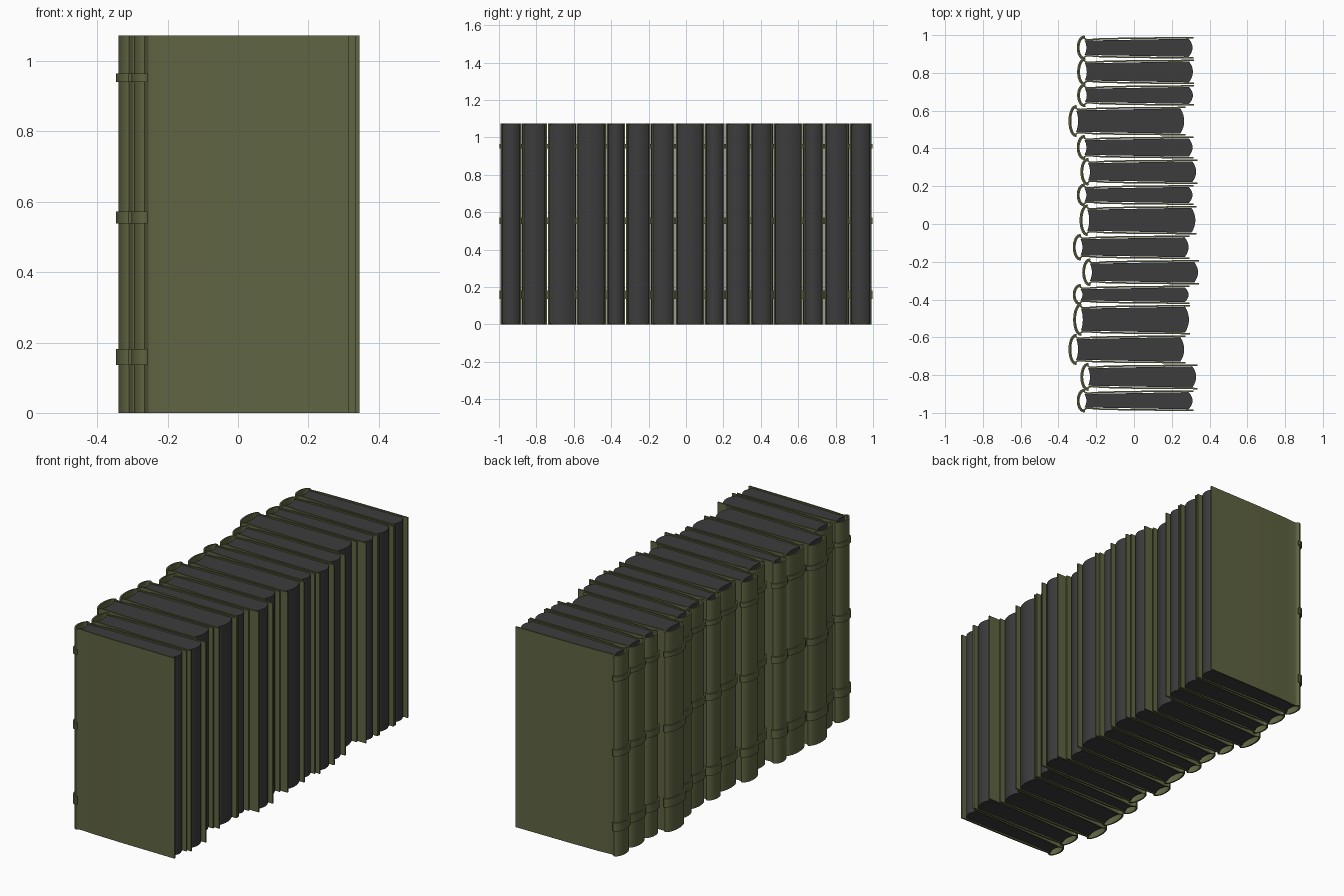
import bpy, bmesh, math
from mathutils import Vector

if "Cube" in bpy.data.objects:
    bpy.data.objects.remove(bpy.data.objects["Cube"])

HEIGHT = 1.073
LENGTH = 0.612


def material(name, rgb):
    m = bpy.data.materials.new(name)
    m.diffuse_color = (*rgb, 1)
    m.use_nodes = True
    m.node_tree.nodes["Principled BSDF"].inputs["Base Color"].default_value = m.diffuse_color
    return m


olive = material("olive_cloth", (0.117, 0.128, 0.054))
charcoal = material("charcoal_paper", (0.045, 0.045, 0.045))


def offset(pts, d):
    """Offset an open polyline sideways by d, with mitred corners."""
    out = []
    for i, p in enumerate(pts):
        dirs = []
        if i > 0:
            dirs.append((p - pts[i - 1]).normalized())
        if i < len(pts) - 1:
            dirs.append((pts[i + 1] - p).normalized())
        normals = [Vector((-v.y, v.x)) for v in dirs]
        n = sum(normals, Vector((0, 0))).normalized()
        out.append(p + n * d / max(0.5, n.dot(normals[0])))
    return out


def add_ribbon(bm, a, b, z0, z1):
    """Solid upright ribbon between two matching plan outlines."""
    rows = [[bm.verts.new((p.x, p.y, z)) for p in line]
            for line, z in ((a, z0), (a, z1), (b, z1), (b, z0))]
    for i in range(len(a) - 1):
        for k in range(4):
            r, s = rows[k], rows[(k + 1) % 4]
            bm.faces.new((r[i], r[i + 1], s[i + 1], s[i]))
    for i in (0, -1):
        bm.faces.new([r[i] for r in rows])


def finish(bm, name, mat):
    bmesh.ops.recalc_face_normals(bm, faces=bm.faces)
    me = bpy.data.meshes.new(name)
    bm.to_mesh(me)
    bm.free()
    me.materials.append(mat)
    ob = bpy.data.objects.new(name, me)
    bpy.context.collection.objects.link(ob)
    bpy.ops.object.select_all(action='DESELECT')
    ob.select_set(True)
    bpy.context.view_layer.objects.active = ob
    bpy.ops.object.shade_smooth_by_angle(angle=math.radians(30))


def book(x0, y0, y1):
    c, h = (y0 + y1) / 2, abs(y1 - y0) / 2

    def pt(x, y):
        return Vector((x0 + x, c + y))

    # case: front board, hinge groove, rounded spine, hinge groove, back board
    side = [(LENGTH, h - 0.003), (0.30, h - 0.005), (0.12, h - 0.009),
            (0.055, h - 0.014), (0.042, h - 0.012)]
    angles = [math.radians(86 - 172 * i / 14) for i in range(15)]
    arc = [pt(0.032 - 0.032 * math.cos(a), (h - 0.002) * math.sin(a)) for a in angles]
    outer = [pt(x, y) for x, y in side] + arc + [pt(x, -y) for x, y in reversed(side)]
    bm = bmesh.new()
    add_ribbon(bm, outer, offset(outer, 0.008), 0, HEIGHT)
    finish(bm, "book_cover", olive)

    # raised bands round the spine
    wrap = [pt(0.036, h - 0.004)] + arc + [pt(0.036, -h + 0.004)]
    bm = bmesh.new()
    for z0, z1 in ((0.136, 0.181), (0.538, 0.573), (0.94, 0.965)):
        add_ribbon(bm, offset(wrap, -0.007), offset(wrap, 0.003), z0, z1)
    finish(bm, "spine_bands", olive)

    # page block with hollow back and rounded fore edge
    ts = [math.sin(math.radians(-90 + 15 * i)) for i in range(13)]
    back = [pt(0.034 + 0.01 * (1 - t * t), (h - 0.022) * t) for t in ts]
    fore = [pt(0.585 + 0.021 * (1 - t * t), (h - 0.012) * t) for t in ts]
    bm = bmesh.new()
    add_ribbon(bm, back, fore, 0.005, HEIGHT - 0.005)
    finish(bm, "page_block", charcoal)


# row of books: shared edges along y and spine position of each
edges = [0.993, 0.873, 0.738, 0.624, 0.466, 0.344, 0.209, 0.098, -0.058,
         -0.188, -0.323, -0.426, -0.587, -0.741, -0.878, -0.993]
spines = [-0.296, -0.294, -0.294, -0.340, -0.296, -0.277, -0.296, -0.281,
          -0.317, -0.267, -0.317, -0.315, -0.340, -0.277, -0.296]
for i, x in enumerate(spines):
    book(x, edges[i], edges[i + 1])
